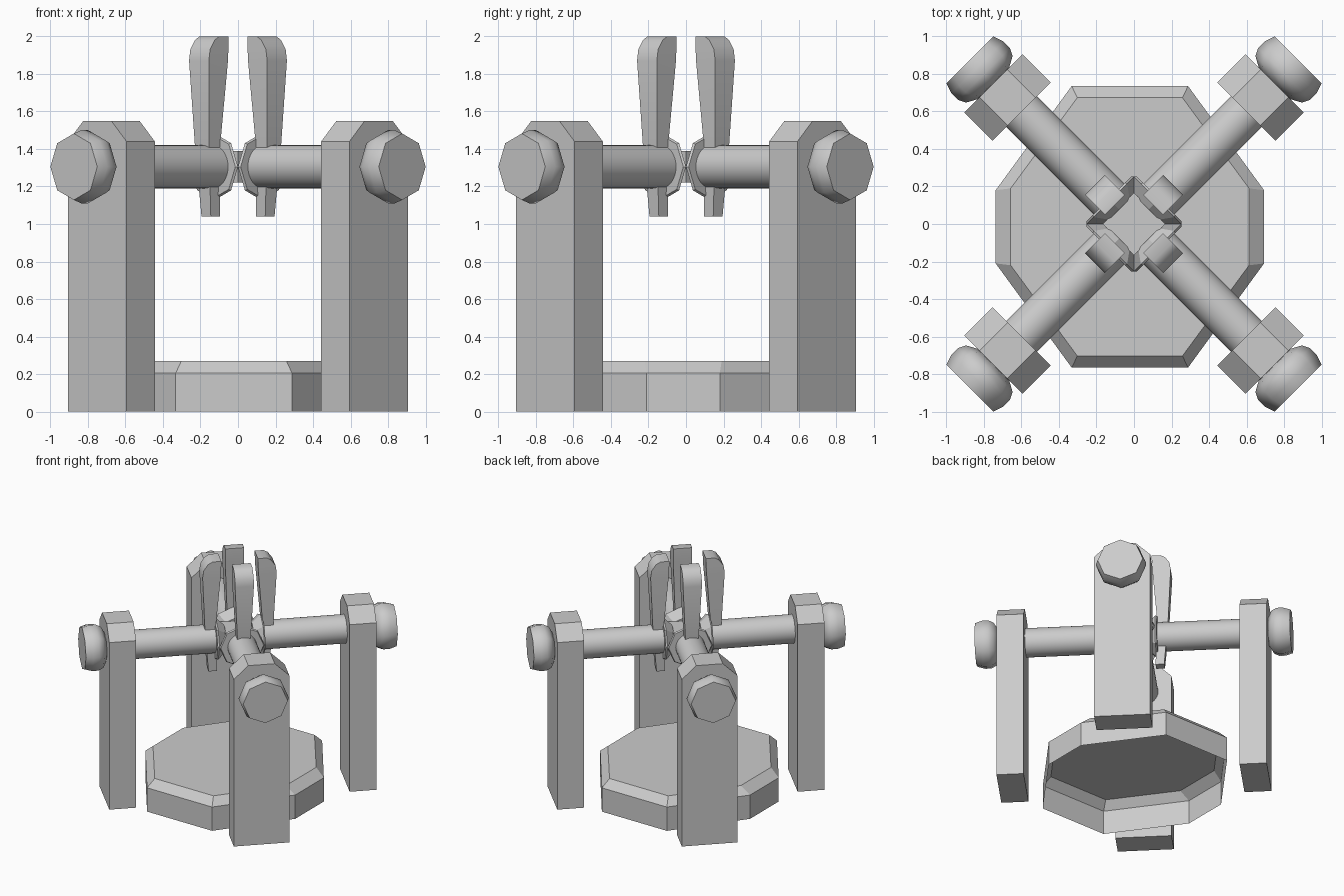
import bpy, bmesh, math
from mathutils import Matrix, Vector

if "Cube" in bpy.data.objects:
    bpy.data.objects.remove(bpy.data.objects["Cube"])

AXIS_Z = 1.305  # height of the rod axis

grey = bpy.data.materials.new("plain_grey")
grey.diffuse_color = (0.6, 0.6, 0.6, 1)
grey.use_nodes = True
grey.node_tree.nodes["Principled BSDF"].inputs["Base Color"].default_value = grey.diffuse_color


def finish(name, bm, angle=0.0, smooth=0, outward=True):
    """Turn a bmesh into an object, rotated about z."""
    if outward:
        bmesh.ops.recalc_face_normals(bm, faces=bm.faces)
    bmesh.ops.rotate(bm, verts=bm.verts, cent=(0, 0, 0),
                     matrix=Matrix.Rotation(angle, 3, 'Z'))
    me = bpy.data.meshes.new(name)
    bm.to_mesh(me)
    bm.free()
    me.materials.append(grey)
    ob = bpy.data.objects.new(name, me)
    bpy.context.collection.objects.link(ob)
    if smooth:
        bpy.ops.object.select_all(action='DESELECT')
        ob.select_set(True)
        bpy.context.view_layer.objects.active = ob
        bpy.ops.object.shade_smooth_by_angle(angle=math.radians(smooth))
    return ob


def loft(loops, cap_start=True, cap_end=True):
    """Skin a list of equally long point loops."""
    bm = bmesh.new()
    rings = [[bm.verts.new(p) for p in loop] for loop in loops]
    n = len(rings[0])
    for a, b in zip(rings, rings[1:]):
        for i in range(n):
            j = (i + 1) % n
            bm.faces.new((a[i], a[j], b[j], b[i]))
    if cap_start:
        bm.faces.new(rings[0][::-1])
    if cap_end:
        bm.faces.new(rings[-1])
    return bm


def turned(profile, sides):
    """Rings along the +x axis at rod height; profile holds (x, radius)."""
    return loft([[(x, r * math.sin(2 * math.pi * i / sides),
                   AXIS_Z + r * math.cos(2 * math.pi * i / sides))
                  for i in range(sides)] for x, r in profile])


# Base plinth: bevelled octagonal shell, open underneath
def octagon(x, xs, y, ys, z):
    pts = [(x, -ys), (x, ys), (xs, y), (-xs, y), (-x, ys), (-x, -ys), (-xs, -y), (xs, -y)]
    return [(px - 0.022, py - 0.015, z) for px, py in pts]


finish("base_plinth", loft([octagon(0.715, 0.31, 0.75, 0.195, 0),
                            octagon(0.715, 0.31, 0.75, 0.195, 0.205),
                            octagon(0.635, 0.28, 0.688, 0.205, 0.27)], cap_start=False),
       outward=False)

# Hub block where the four arms meet
bm = bmesh.new()
bmesh.ops.create_cube(bm, size=1)
bmesh.ops.scale(bm, vec=(0.234, 0.234, 0.17), verts=bm.verts)
bmesh.ops.translate(bm, vec=(0, 0, AXIS_Z), verts=bm.verts)
finish("hub_block", bm, math.pi / 4)

for k in range(4):
    a = math.pi / 4 + k * math.pi / 2

    # Post with its two top corners cut off
    outline = [(-0.22, 0), (0.22, 0), (0.22, 1.44), (0.105, 1.55), (-0.105, 1.55), (-0.22, 1.44)]
    finish(f"post_{k}", loft([[(x, y, z) for y, z in outline] for x in (0.847, 1.06)]), a)

    # Round rod and its octagonal end knob
    finish(f"rod_{k}", turned([(0.18, 0.115), (1.08, 0.115)], 32), a, 40)
    finish(f"end_knob_{k}", turned([(1.06, 0.12), (1.09, 0.175), (1.13, 0.195),
                                    (1.18, 0.195), (1.237, 0.177)], 8), a, 50)

    # Flared octagonal collar at the inner rod end
    finish(f"hub_collar_{k}", turned([(0.11, 0.11), (0.178, 0.178), (0.19, 0.17)], 8), a)

    # Upright blade: (z, inner radius, outer radius, width)
    rows = [(1.04, 0.172, 0.24, 0.07), (1.42, 0.187, 0.272, 0.106),
            (1.87, 0.15, 0.294, 0.149), (1.93, 0.147, 0.285, 0.149),
            (1.98, 0.145, 0.25, 0.149), (2.0, 0.145, 0.215, 0.149)]
    finish(f"blade_{k}", loft([[(i, -w / 2, z), (o, -w / 2, z), (o, w / 2, z), (i, w / 2, z)]
                               for z, i, o, w in rows]), a, 35)
